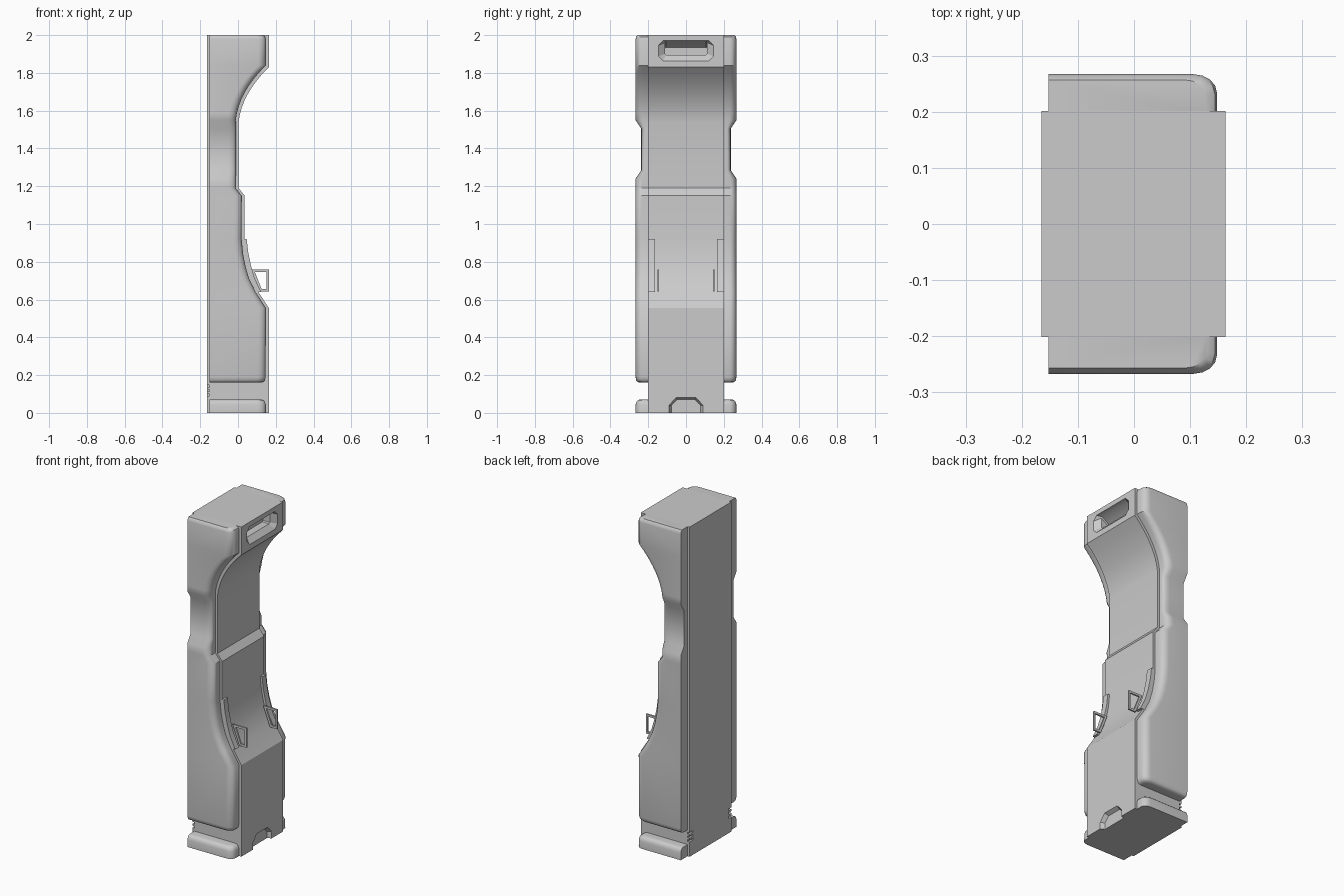
import bpy, bmesh, math

if "Cube" in bpy.data.objects:
    bpy.data.objects.remove(bpy.data.objects["Cube"])


def loft(name, rings, mirror=False):
    """Skin a list of closed rings of 3D points and cap both ends."""
    bm = bmesh.new()
    vs = [[bm.verts.new(p) for p in r] for r in rings]
    n = len(rings[0])
    for a, b in zip(vs, vs[1:]):
        for i in range(n):
            j = (i + 1) % n
            bm.faces.new((a[i], a[j], b[j], b[i]))
    bm.faces.new(vs[0])
    bm.faces.new(vs[-1])
    bmesh.ops.recalc_face_normals(bm, faces=bm.faces)
    me = bpy.data.meshes.new(name)
    bm.to_mesh(me)
    bm.free()
    ob = bpy.data.objects.new(name, me)
    bpy.context.collection.objects.link(ob)
    if mirror:
        m = ob.modifiers.new("mirror", 'MIRROR')
        m.use_axis = (False, True, False)
        m.use_mirror_merge = False
        apply(ob, m)
    return ob


def apply(ob, mod):
    select(ob)
    bpy.ops.object.modifier_apply(modifier=mod.name)


def select(ob):
    bpy.ops.object.select_all(action='DESELECT')
    ob.select_set(True)
    bpy.context.view_layer.objects.active = ob


def prism(name, pts, y0, y1, mirror=False):
    """Extrude an xz profile along y."""
    return loft(name, [[(x, y, z) for x, z in pts] for y in (y0, y1)], mirror)


def smooth(ob, angle=35):
    select(ob)
    bpy.ops.object.shade_smooth_by_angle(angle=math.radians(angle))


def cut(ob, cutter):
    m = ob.modifiers.new("cut", 'BOOLEAN')
    m.operation = 'DIFFERENCE'
    m.solver = 'EXACT'
    m.object = cutter
    apply(ob, m)
    bpy.data.objects.remove(cutter)


def bezier(a, b, c, n):
    out = []
    for i in range(n + 1):
        t = i / n
        out.append(tuple((1-t)**2*p + 2*t*(1-t)*q + t*t*r for p, q, r in zip(a, b, c)))
    return out


# Shared front contour (x, z): lower bulge, waist, overhanging head
lower = [(0.163, 0.555), (0.108, 0.64), (0.074, 0.71), (0.056, 0.77),
         (0.042, 0.84), (0.034, 0.92), (0.035, 1.15), (0.003, 1.19)]
upper = bezier((0.003, 1.54), (0.02, 1.69), (0.163, 1.83), 8)

# Central body
body = prism("central_body", [(-0.165, 0), (0.163, 0)] + lower + upper +
             [(0.163, 2), (-0.165, 2)], -0.201, 0.201)


def octagon(x, hw, z0, z1, c):
    return [(x, -hw, z0+c), (x, -hw+c, z0), (x, hw-c, z0), (x, hw, z0+c),
            (x, hw, z1-c), (x, hw-c, z1), (x, -hw+c, z1), (x, -hw, z1-c)]


# Handle recess in the head
cut(body, loft("handle_cutter", [octagon(0.19, 0.147, 1.862, 1.972, 0.025),
                                 octagon(0.163, 0.146, 1.863, 1.971, 0.025),
                                 octagon(0.135, 0.112, 1.895, 1.966, 0.006),
                                 octagon(0.09, 0.112, 1.895, 1.935, 0.006)]))


# Toe notch at the base
def notch(x, d):
    return [(x, -0.09+d, -0.02), (x, 0.09-d, -0.02), (x, 0.09-d, 0.04),
            (x, 0.052-d/2, 0.082-d), (x, -0.052+d/2, 0.082-d), (x, -0.09+d, 0.04)]


cut(body, loft("toe_cutter", [notch(0.2, 0), notch(0.163, 0), notch(0.14, 0.012)]))

# Small vent grooves at the rear lower corners
for z in (0.095, 0.118, 0.141):
    for s in (-1, 1):
        cut(body, prism("groove_cutter", [(-0.18, z-0.006), (-0.152, z-0.006),
                        (-0.152, z+0.006), (-0.18, z+0.006)], s*0.17, s*0.23))
smooth(body, 25)


# Padded side panels and feet: horizontal sections with a rounded front corner
def section(z, xf, yo):
    rx, ry = 0.042, (yo - 0.2) * 0.5
    pts = [(-0.152, 0.195, z), (-0.152, yo, z)]
    for i in range(5):
        a = math.pi / 2 * (1 - i / 4)
        pts.append((xf - rx + rx*math.cos(a), yo - ry + ry*math.sin(a), z))
    return pts + [(xf, 0.195, z)]


rows = [(0.16, 0.118, 0.245), (0.164, 0.133, 0.257), (0.173, 0.142, 0.264), (0.19, 0.146, 0.267)]
rows += [(z, x - 0.015, 0.267) for x, z in lower]
rows += [(1.24, -0.011, 0.267), (1.285, -0.011, 0.237), (1.505, -0.011, 0.237)]
rows += [(z + 0.01, x - 0.015, 0.267) for x, z in upper]
rows += [(1.978, 0.148, 0.267), (1.991, 0.144, 0.264), (2.0, 0.13, 0.257)]
smooth(loft("side_panel", [section(*r) for r in rows], True))

foot_rows = [(0, 0.148, 0.267), (0.045, 0.147, 0.267), (0.06, 0.142, 0.262),
             (0.068, 0.133, 0.254), (0.071, 0.118, 0.242)]
smooth(loft("foot", [section(*r) for r in foot_rows], True))

# Curved rails beside the lower bulge
outer = [(0.046, 0.92), (0.054, 0.85), (0.07, 0.775), (0.089, 0.71), (0.123, 0.64)]
inner = [(0.09, 0.64), (0.06, 0.71), (0.035, 0.8), (0.02, 0.92)]
smooth(prism("curved_rail", outer + inner, 0.165, 0.202, True), 25)

# Open hook brackets: four-sided frame swept round a closed loop
out_pts = [(0.07, 0.76), (0.163, 0.76), (0.163, 0.642), (0.115, 0.642)]
in_pts = [(0.089, 0.747), (0.151, 0.747), (0.151, 0.655), (0.125, 0.655)]
bm = bmesh.new()
loops = [[bm.verts.new((x, y, z)) for x, z in p]
         for p, y in ((out_pts, 0.142), (out_pts, 0.152), (in_pts, 0.152), (in_pts, 0.142))]
for k in range(4):
    a, b = loops[k], loops[(k + 1) % 4]
    for i in range(4):
        j = (i + 1) % 4
        bm.faces.new((a[i], a[j], b[j], b[i]))
bmesh.ops.recalc_face_normals(bm, faces=bm.faces)
me = bpy.data.meshes.new("hook_bracket")
bm.to_mesh(me)
bm.free()
hook = bpy.data.objects.new("hook_bracket", me)
bpy.context.collection.objects.link(hook)
mod = hook.modifiers.new("mirror", 'MIRROR')
mod.use_axis = (False, True, False)
apply(hook, mod)
